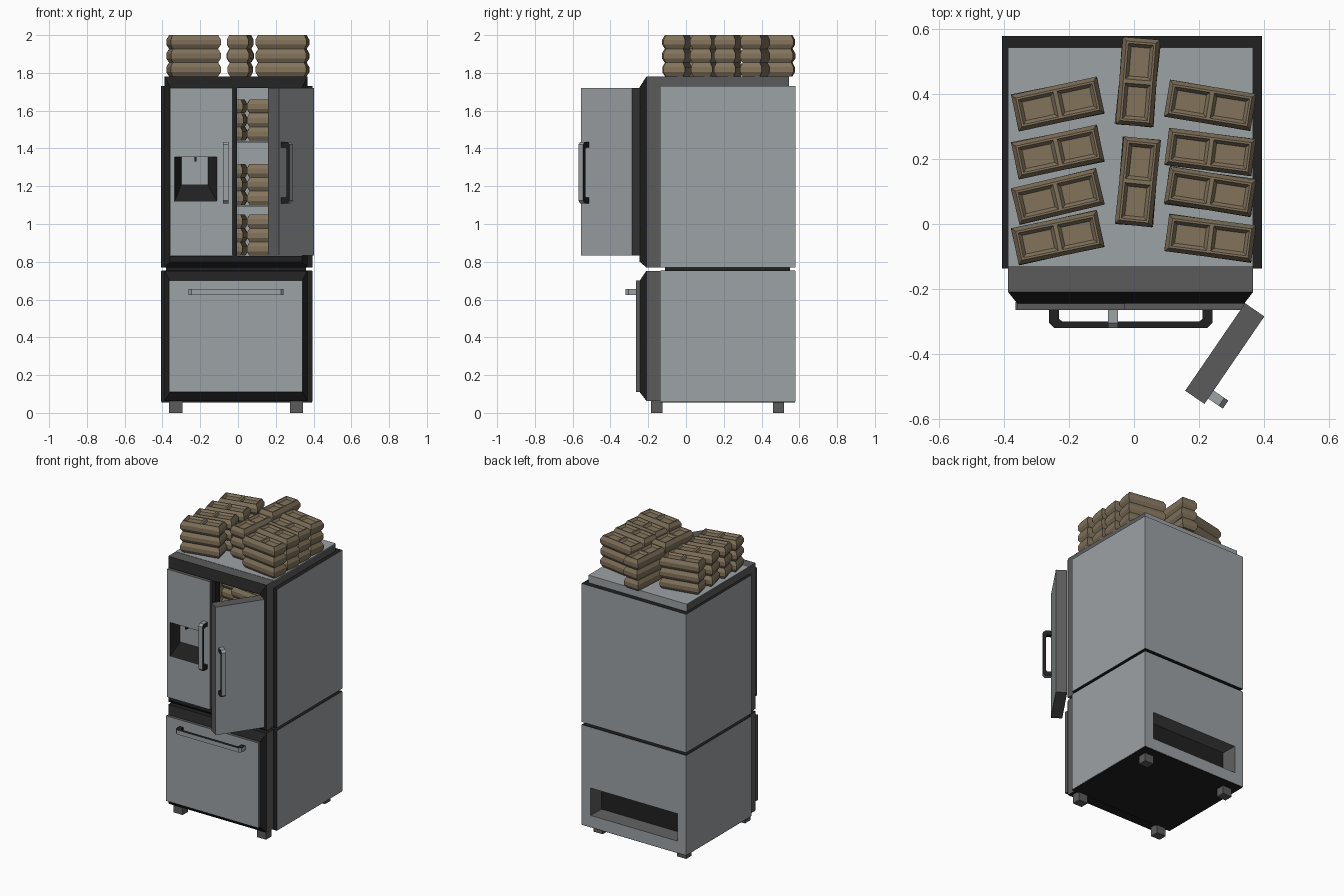
import bpy, bmesh, math, random
from mathutils import Matrix, Vector

if "Cube" in bpy.data.objects:
    bpy.data.objects.remove(bpy.data.objects["Cube"])

random.seed(4)

def material(name, r, g, b):
    m = bpy.data.materials.new(name)
    m.diffuse_color = (r, g, b, 1)
    m.use_nodes = True
    m.node_tree.nodes["Principled BSDF"].inputs["Base Color"].default_value = m.diffuse_color
    return m

MATS = [material("steel grey", .335, .36, .375), material("dark grey", .105, .105, .107),
        material("black trim", .015, .015, .015), material("brown wrap", .225, .172, .108)]
GREY, DARK, BLACK, BROWN = range(4)

def make(name, mesh, mat=Matrix()):
    ob = bpy.data.objects.new(name, mesh)
    bpy.context.collection.objects.link(ob)
    ob.matrix_world = mat
    return ob

def to_mesh(name, bm):
    bmesh.ops.recalc_face_normals(bm, faces=bm.faces[:])
    me = bpy.data.meshes.new(name)
    for m in MATS:
        me.materials.append(m)
    bm.to_mesh(me)
    bm.free()
    return me

def loft(name, rings, mats, mat=Matrix(), flat_mat=None):
    """Bridge rectangles (x0, x1, z0, z1, y); mats = start cap, each band, end cap.
    flat_mat recolours faces that point straight up or down."""
    bm = bmesh.new()
    loops = [[bm.verts.new(p) for p in ((x0, y, z0), (x1, y, z0), (x1, y, z1), (x0, y, z1))]
             for x0, x1, z0, z1, y in rings]
    bm.faces.new(loops[0]).material_index = mats[0]
    for a, b, m in zip(loops, loops[1:], mats[1:]):
        for i in range(4):
            j = (i + 1) % 4
            bm.faces.new((a[i], a[j], b[j], b[i])).material_index = m
    bm.faces.new(loops[-1]).material_index = mats[-1]
    if flat_mat is not None:
        bm.normal_update()
        for f in bm.faces:
            if abs(f.normal.z) > .9:
                f.material_index = flat_mat
    return make(name, to_mesh(name, bm), mat)

def box(name, x0, x1, y0, y1, z0, z1, m):
    r = (x0, x1, z0, z1)
    return loft(name, [r + (y1,), r + (y0,)], [m] * 3)

def handle(name, half, mat):
    """Bracket along local x, standing out towards -y: grey outside, black flanks."""
    right_outer = [(half - .015, -.055), (half, -.04), (half, 0)]
    right_inner = [(half - .03, 0), (half - .03, -.027), (half - .04, -.035)]
    pts = [(-x, y) for x, y in reversed(right_outer)] + right_outer
    pts += right_inner + [(-x, y) for x, y in reversed(right_inner)]
    bm = bmesh.new()
    lo = [bm.verts.new((x, y, -.015)) for x, y in pts]
    hi = [bm.verts.new((x, y, .015)) for x, y in pts]
    bm.faces.new(lo).material_index = BLACK
    bm.faces.new(hi).material_index = BLACK
    n = len(pts)
    for i in range(n):
        j = (i + 1) % n
        f = bm.faces.new((lo[i], lo[j], hi[j], hi[i]))
        f.material_index = GREY if i < 5 else BLACK
    make(name, to_mesh(name, bm), mat)

UPRIGHT = Matrix.Rotation(math.pi / 2, 4, 'Y')
T = Matrix.Translation

# Upper cabinet: core with chamfered front and open cavity
out, front, hole = (-.388, .367, .77, 1.78), (-.36, .34, .80, 1.725), (-.36, .34, .83, 1.72)
loft("upper_cabinet", [out + (.545,), out + (-.21,), front + (-.245,), hole + (-.245,), hole + (.535,)],
     [GREY, DARK, BLACK, BLACK, GREY, GREY])
box("top_plate", -.388, .367, -.13, .545, 1.776, 1.782, GREY)

# Upper outer shell: sleeve around the core with grey sides and black rims
side, core = (-.407, .395, .77, 1.73), (-.386, .365, .775, 1.725)
for nm, x0, x1 in (("upper_left_panel", -.407, -.386), ("upper_right_panel", .365, .395)):
    s = (x0, x1, .77, 1.73)
    loft(nm, [s + (.58,), s + (-.137,)], [GREY, GREY, BLACK], flat_mat=BLACK)
s = (-.386, .365, .77, 1.73)
loft("upper_back_panel", [s + (.58,), s + (.545,)], [GREY, GREY, BLACK], flat_mat=BLACK)

# Lower cabinet: core with chamfered front
out, front = (-.388, .367, .064, .752), (-.36, .34, .11, .70)
loft("lower_cabinet", [out + (.40,), out + (-.21,), front + (-.245,)],
     [BLACK, DARK, BLACK, BLACK], flat_mat=BLACK)

# Lower outer shell with the recessed vent in the back
s, vent, deep = (-.407, .395, .06, .75), (-.34, .325, .14, .33), (-.32, .305, .155, .315)
loft("lower_shell", [s + (-.137,), s + (.58,), vent + (.58,), deep + (.49,)],
     [BLACK, GREY, GREY, DARK, BLACK])
box("underside", -.405, .393, -.136, .578, .056, .061, BLACK)
box("lower_rim", -.405, .393, -.136, .578, .749, .753, BLACK)
box("cabinet_neck", -.38, .36, -.11, .55, .74, .78, BLACK)

# Feet
for fx, xc in (("left", -.33), ("right", .31)):
    for fy, yc in (("front", -.155), ("back", .49)):
        box(f"{fy}_{fx}_foot", xc - .035, xc + .035, yc - .03, yc + .03, 0, .065, DARK)

# Left door with tapered dispenser recess
d = (-.359, -.03, .832, 1.719)
loft("left_door", [d + (-.19,), d + (-.265,), (-.335, -.11, 1.12, 1.355, -.265),
                   (-.30, -.16, 1.21, 1.354, -.205)], [DARK, DARK, GREY, BLACK, GREY])
box("dispenser_nozzle", -.231, -.221, -.25, -.206, 1.33, 1.354, BLACK)
box("door_mullion", -.03, -.005, -.24, -.19, .831, 1.719, BLACK)
handle("left_door_handle", .163, T((-.065, -.265, 1.272)) @ UPRIGHT)

# Right door, swung open about its hinge corner
hinge = T((.402, -.285, 0)) @ Matrix.Rotation(math.radians(55.6), 4, 'Z')
d = (-.327, 0, .832, 1.719)
loft("right_door", [d + (.072,), d + (0,)], [GREY, DARK, GREY], hinge)
handle("right_door_handle", .163, hinge @ T((-.292, 0, 1.272)) @ UPRIGHT)

# Freezer drawer
d = (-.366, .342, .11, .70)
loft("freezer_drawer", [d + (-.24,), d + (-.265,)], [DARK, DARK, GREY])
handle("drawer_handle", .252, T((-.01, -.265, .64)))

# Shelves
for i, z in enumerate((1.09, 1.43)):
    box(f"shelf_{i + 1}", -.36, .34, -.16, .535, z, z + .01, GREY)

# Wrapped brick: bulging sides, two sunken panels on top
def brick_mesh():
    bm = bmesh.new()
    loops = []
    for inset, z in ((.012, 0), (0, .022), (0, .048), (.012, .0725)):
        x, y = .135 - inset, .0575 - inset
        loops.append([bm.verts.new(p) for p in ((-x, -y, z), (x, -y, z), (x, y, z), (-x, y, z))])
    bm.faces.new(loops[0][::-1])
    bm.faces.new(loops[-1])
    for a, b in zip(loops, loops[1:]):
        for i in range(4):
            j = (i + 1) % 4
            bm.faces.new((a[i], a[j], b[j], b[i]))
    bmesh.ops.bisect_plane(bm, geom=bm.verts[:] + bm.edges[:] + bm.faces[:],
                           plane_co=(0, 0, 0), plane_no=(1, 0, 0))
    bm.normal_update()
    top = [f for f in bm.faces if f.normal.z > .9]
    bmesh.ops.inset_individual(bm, faces=top, thickness=.009, depth=0)
    bmesh.ops.inset_individual(bm, faces=top, thickness=.014, depth=-.014)
    for f in bm.faces:
        f.material_index = BROWN
    return to_mesh("brick", bm)

BRICK = brick_mesh()
SPOTS = [(-.235, y, 12.5) for y in (.37, .222, .085, -.042)]
SPOTS += [(.235, y, -8.5) for y in (.366, .222, .10, -.044)]
SPOTS += [(.012, .438, 85), (.012, .13, 85)]

def stacks(label, base, inside):
    for i, (x, y, a) in enumerate(SPOTS):
        if inside:
            x, y = x * .85 - (.01 if abs(x) > .1 else .03), y - .06
        for k in range(3):
            rot = Matrix.Rotation(math.radians(a + random.uniform(-1.5, 1.5)), 4, 'Z')
            make(f"{label}_brick_{i + 1}_{k + 1}", BRICK, T((x, y, base + k * .0727)) @ rot)

stacks("top", 1.782, False)
for n, z in enumerate((.832, 1.101, 1.441)):
    stacks(f"shelf_{n}", z, True)
